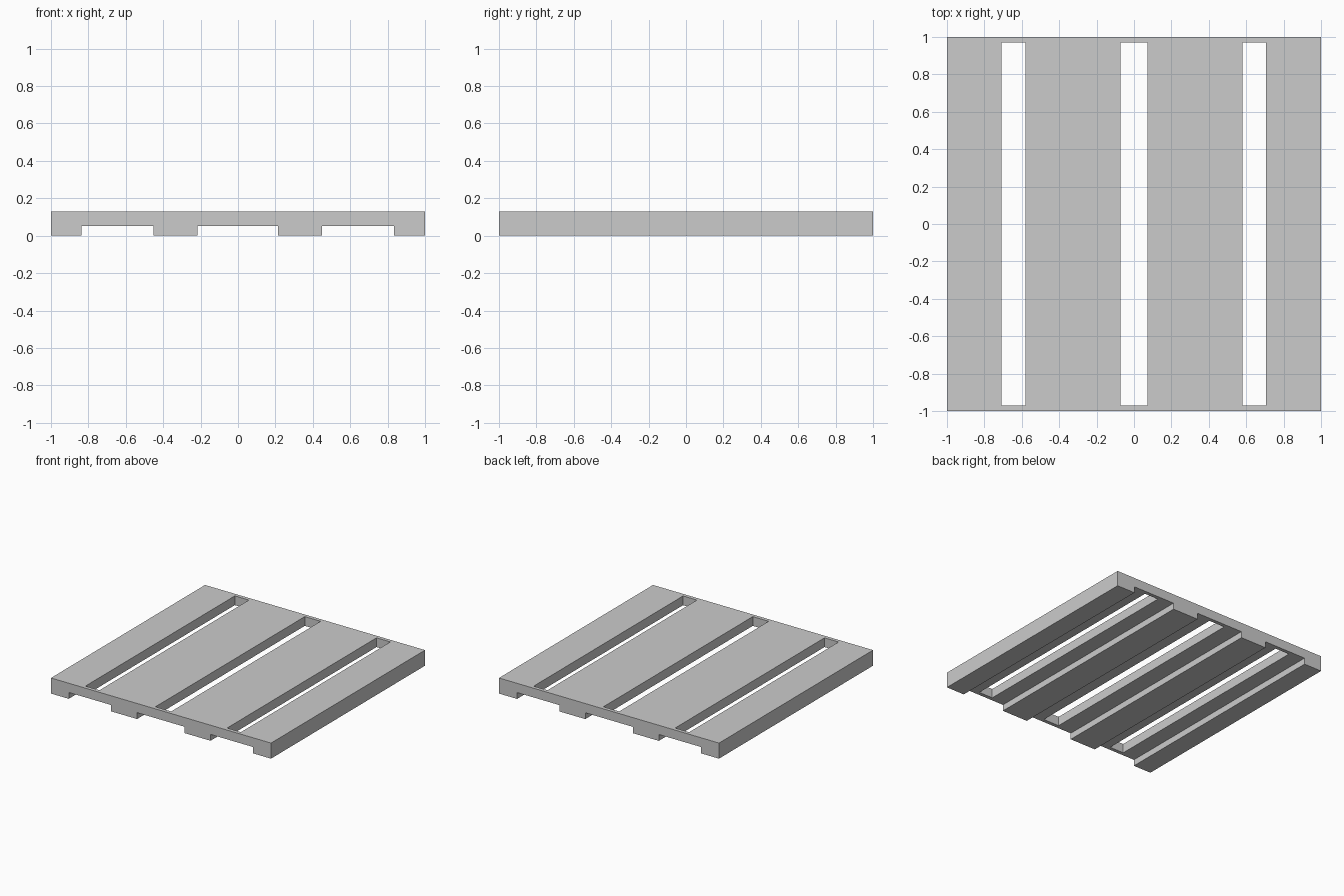
import bpy, bmesh
from mathutils import Matrix, Vector

if "Cube" in bpy.data.objects:
    bpy.data.objects.remove(bpy.data.objects["Cube"])

TOP, GROOVE = 0.128, 0.052
GROOVES = [(-0.838, -0.453), (-0.217, 0.215), (0.45, 0.835)]
SLOTS = [(-0.708, -0.58), (-0.072, 0.072), (0.58, 0.706)]


def make_object(name, bm):
    bmesh.ops.recalc_face_normals(bm, faces=bm.faces[:])
    mesh = bpy.data.meshes.new(name)
    bm.to_mesh(mesh)
    bm.free()
    obj = bpy.data.objects.new(name, mesh)
    bpy.context.collection.objects.link(obj)
    return obj


# Slab: front profile with three underside grooves, extruded front to back
profile = [(-1, 0)]
for a, b in GROOVES:
    profile += [(a, 0), (a, GROOVE), (b, GROOVE), (b, 0)]
profile += [(1, 0), (1, TOP), (-1, TOP)]
bm = bmesh.new()
face = bm.faces.new([bm.verts.new((x, -1, z)) for x, z in profile])
ext = bmesh.ops.extrude_face_region(bm, geom=[face])
moved = [v for v in ext["geom"] if isinstance(v, bmesh.types.BMVert)]
bmesh.ops.translate(bm, verts=moved, vec=(0, 2, 0))
slab = make_object("slatted_platform", bm)

# Long slots cut through the top into each groove
bm = bmesh.new()
for a, b in SLOTS:
    place = Matrix.LocRotScale(Vector(((a + b) / 2, 0, 0.1)), None,
                               Vector((b - a, 1.94, 0.3)))
    bmesh.ops.create_cube(bm, size=1, matrix=place)
cutter = make_object("slot_cutter", bm)
cutter.hide_render = True
cutter.display_type = 'WIRE'

cut = slab.modifiers.new("slots", 'BOOLEAN')
cut.operation = 'DIFFERENCE'
cut.solver = 'EXACT'
cut.object = cutter

# Apply the cut
bpy.context.view_layer.objects.active = slab
slab.select_set(True)
bpy.ops.object.modifier_apply(modifier=cut.name)
bpy.data.objects.remove(cutter)
